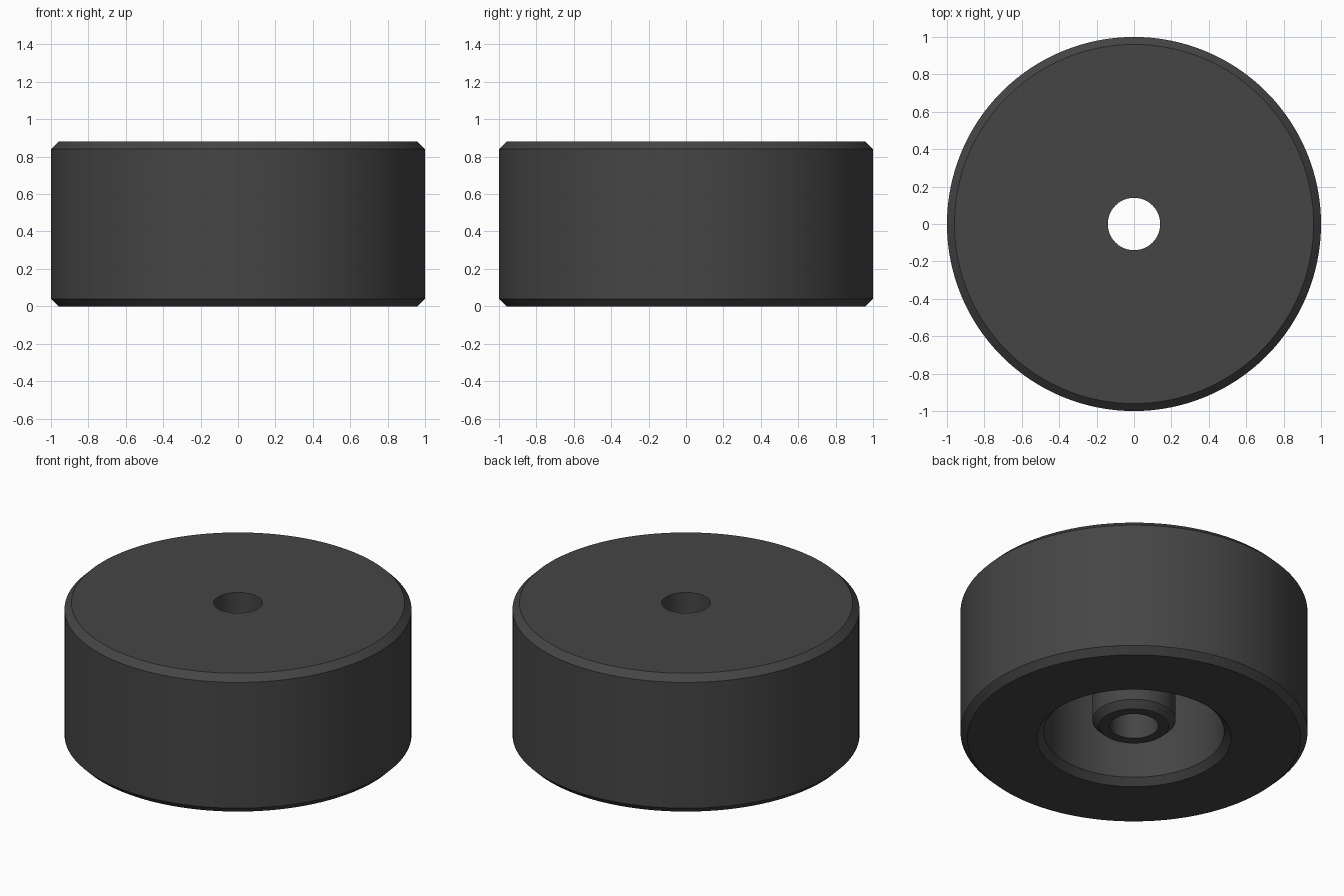
import bpy
import bmesh
import math

if "Cube" in bpy.data.objects:
    bpy.data.objects.remove(bpy.data.objects["Cube"])

SEGMENTS = 128
H = 0.88       # total height
C = 0.04       # chamfer size
FLOOR = 0.72   # depth of the underside recess

# Half section (radius, height) as a closed loop
profile = [
    (0.14, H), (1 - C, H), (1, H - C),               # top face and rim
    (1, C), (1 - C, 0),                              # outer wall
    (0.56, 0), (0.52, C), (0.52, FLOOR),             # recess wall
    (0.24, FLOOR), (0.24, 0.12), (0.20, 0.08),       # central boss
    (0.14, 0.08),                                    # bore
]

# Revolve the section around z
bm = bmesh.new()
rings = []
for i in range(SEGMENTS):
    a = 2 * math.pi * i / SEGMENTS
    rings.append([bm.verts.new((r * math.cos(a), r * math.sin(a), z)) for r, z in profile])
n = len(profile)
for i in range(SEGMENTS):
    a, b = rings[i], rings[(i + 1) % SEGMENTS]
    for j in range(n):
        k = (j + 1) % n
        bm.faces.new((a[j], a[k], b[k], b[j]))
bmesh.ops.recalc_face_normals(bm, faces=bm.faces[:])

mesh = bpy.data.meshes.new("round_foot")
bm.to_mesh(mesh)
bm.free()
foot = bpy.data.objects.new("round_foot", mesh)
bpy.context.collection.objects.link(foot)

# Dark grey rubber
rubber = bpy.data.materials.new("dark_grey")
rubber.diffuse_color = (0.06, 0.06, 0.06, 1)
rubber.use_nodes = True
rubber.node_tree.nodes["Principled BSDF"].inputs["Base Color"].default_value = rubber.diffuse_color
mesh.materials.append(rubber)

# Smooth walls, crisp chamfers
bpy.context.view_layer.objects.active = foot
foot.select_set(True)
bpy.ops.object.shade_smooth_by_angle(angle=math.radians(30))
